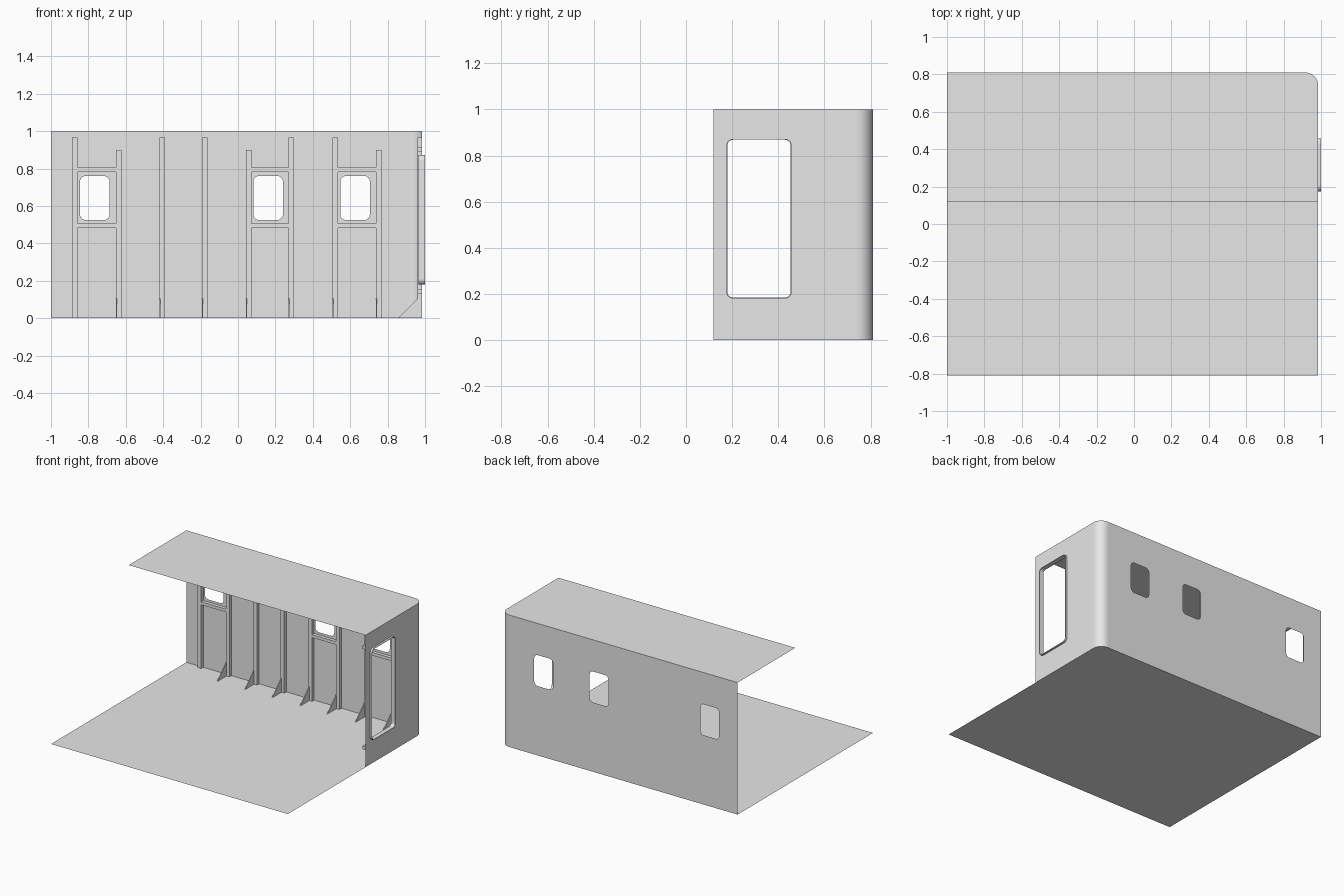
import bpy, bmesh
from math import sin, cos, pi
from mathutils import Vector

cube = bpy.data.objects.get("Cube")
if cube:
    bpy.data.objects.remove(cube)

LEFT, RIGHT, BACK, FRONT, LIP = -1.0, 0.985, 0.81, -0.81, 0.12
HEIGHT, ROUND, RIB = 1.0, 0.07, 0.025

grey = bpy.data.materials.new("plain grey")
grey.diffuse_color = (0.8, 0.8, 0.8, 1)
grey.use_nodes = True
grey.node_tree.nodes["Principled BSDF"].inputs["Base Color"].default_value = (0.8, 0.8, 0.8, 1)


def finish(name, bm):
    mesh = bpy.data.meshes.new(name)
    bm.to_mesh(mesh)
    bm.free()
    mesh.materials.append(grey)
    obj = bpy.data.objects.new(name, mesh)
    bpy.context.collection.objects.link(obj)
    return obj


def rounded(a0, a1, b0, b1, r, n=6):
    """Outline of a rounded rectangle in two dimensions."""
    pts = []
    for k, (a, b) in enumerate([(a1 - r, b1 - r), (a0 + r, b1 - r),
                                (a0 + r, b0 + r), (a1 - r, b0 + r)]):
        for i in range(n + 1):
            t = (k + i / n) * pi / 2
            pts.append((a + r * cos(t), b + r * sin(t)))
    return pts


def rectangle(a0, a1, b0, b1):
    return [(a0, b0), (a1, b0), (a1, b1), (a0, b1)]


def sheet(name, loops, place, normal):
    """Flat panel filled between an outline and its holes."""
    bm = bmesh.new()
    edges = []
    for loop in loops:
        vs = [bm.verts.new(place(a, b)) for a, b in loop]
        edges += [bm.edges.new((v, vs[i - 1])) for i, v in enumerate(vs)]
    bmesh.ops.triangle_fill(bm, edges=edges, use_beauty=True, normal=normal)
    bm.normal_update()
    for f in bm.faces:
        if f.normal.dot(Vector(normal)) < 0:
            f.normal_flip()
    return finish(name, bm)


def box(name, x0, x1, y0, y1, z0, z1):
    bm = bmesh.new()
    bmesh.ops.create_cube(bm, size=1)
    for v in bm.verts:
        v.co = Vector((x1 if v.co.x > 0 else x0, y1 if v.co.y > 0 else y0,
                       z1 if v.co.z > 0 else z0))
    return finish(name, bm)


def prism(name, points, offset):
    bm = bmesh.new()
    face = bm.faces.new([bm.verts.new(p) for p in points])
    new = bmesh.ops.extrude_face_region(bm, geom=[face])["geom"]
    bmesh.ops.translate(bm, vec=offset, verts=[g for g in new if isinstance(g, bmesh.types.BMVert)])
    bmesh.ops.recalc_face_normals(bm, faces=bm.faces)
    return finish(name, bm)


# Floor and roof with one rounded corner
arc = [(RIGHT - ROUND + ROUND * cos(i * pi / 20), BACK - ROUND + ROUND * sin(i * pi / 20))
       for i in range(11)]
for name, front, z in (("floor", FRONT, 0), ("roof", LIP, HEIGHT)):
    outline = [(LEFT, front), (RIGHT, front)] + arc + [(LEFT, BACK)]
    sheet(name, [outline], lambda x, y, z=z: (x, y, z), (0, 0, 1))

# Back wall with three windows
windows = [rounded(x, x + 0.158, 0.525, 0.76, 0.03) for x in (-0.845, 0.082, 0.547)]
sheet("back_wall", [rectangle(LEFT, RIGHT - ROUND, 0, HEIGHT)] + windows,
      lambda x, z: (x, BACK, z), (0, 1, 0))

# End wall with doorway
door = rounded(0.175, 0.458, 0.18, 0.873, 0.03)
sheet("end_wall", [rectangle(LIP, BACK - ROUND, 0, HEIGHT), door],
      lambda y, z: (RIGHT, y, z), (1, 0, 0))

# Curved corner between the walls
bm = bmesh.new()
columns = [[bm.verts.new((x, y, z)) for z in (0, HEIGHT)] for x, y in arc]
for (a, b), (c, d) in zip(columns, columns[1:]):
    bm.faces.new((a, c, d, b)).smooth = True
finish("wall_corner", bm)

# Door frame: a thin band lining the doorway
inner = rounded(0.179, 0.454, 0.184, 0.869, 0.026)
bm = bmesh.new()
rings = [[bm.verts.new((x, y, z)) for y, z in loop]
         for x, loop in ((0.965, door), (1.0, door), (1.0, inner), (0.965, inner))]
for k in range(4):
    p, q = rings[k], rings[(k + 1) % 4]
    for i in range(len(p)):
        bm.faces.new((p[i - 1], p[i], q[i], q[i - 1]))
bmesh.ops.recalc_face_normals(bm, faces=bm.faces)
finish("door_frame", bm)

# Upright ribs on the back wall, with a gusset at all but the first
TALL, SHORT = 0.965, 0.9
ribs = [(-0.888, TALL), (-0.652, SHORT), (-0.421, TALL), (-0.192, TALL),
        (0.042, SHORT), (0.27, TALL), (0.505, TALL), (0.738, SHORT)]
WIDTH, FOOT = 0.03, 0.105
for i, (x, top) in enumerate(ribs):
    box(f"wall_rib_{i + 1}", x, x + WIDTH, BACK - RIB, BACK, 0, top)
    if i:
        y = BACK - RIB
        prism(f"gusset_{i}", [(x, y, 0), (x, y - FOOT, 0), (x, y, FOOT)], (0.006, 0, 0))

# Cross rails above and below each window
for n, i in enumerate((0, 4, 6)):
    for part, z in (("sill", 0.483), ("head", 0.782)):
        box(f"window_{part}_rail_{n + 1}", ribs[i][0] + WIDTH, ribs[i + 1][0],
            BACK - RIB, BACK, z, z + 0.023)

# Ribs and gusset on the end wall
inside = RIGHT - RIB
box("door_side_rib", inside, RIGHT, 0.485, 0.515, 0, TALL)
for part, z in (("sill", 0.13), ("head", 0.89)):
    box(f"door_{part}_rail", inside, RIGHT, LIP, 0.485, z, z + 0.025)
prism("end_gusset", [(inside, 0.485, 0), (inside - FOOT, 0.485, 0), (inside, 0.485, FOOT)],
      (0, 0.006, 0))
